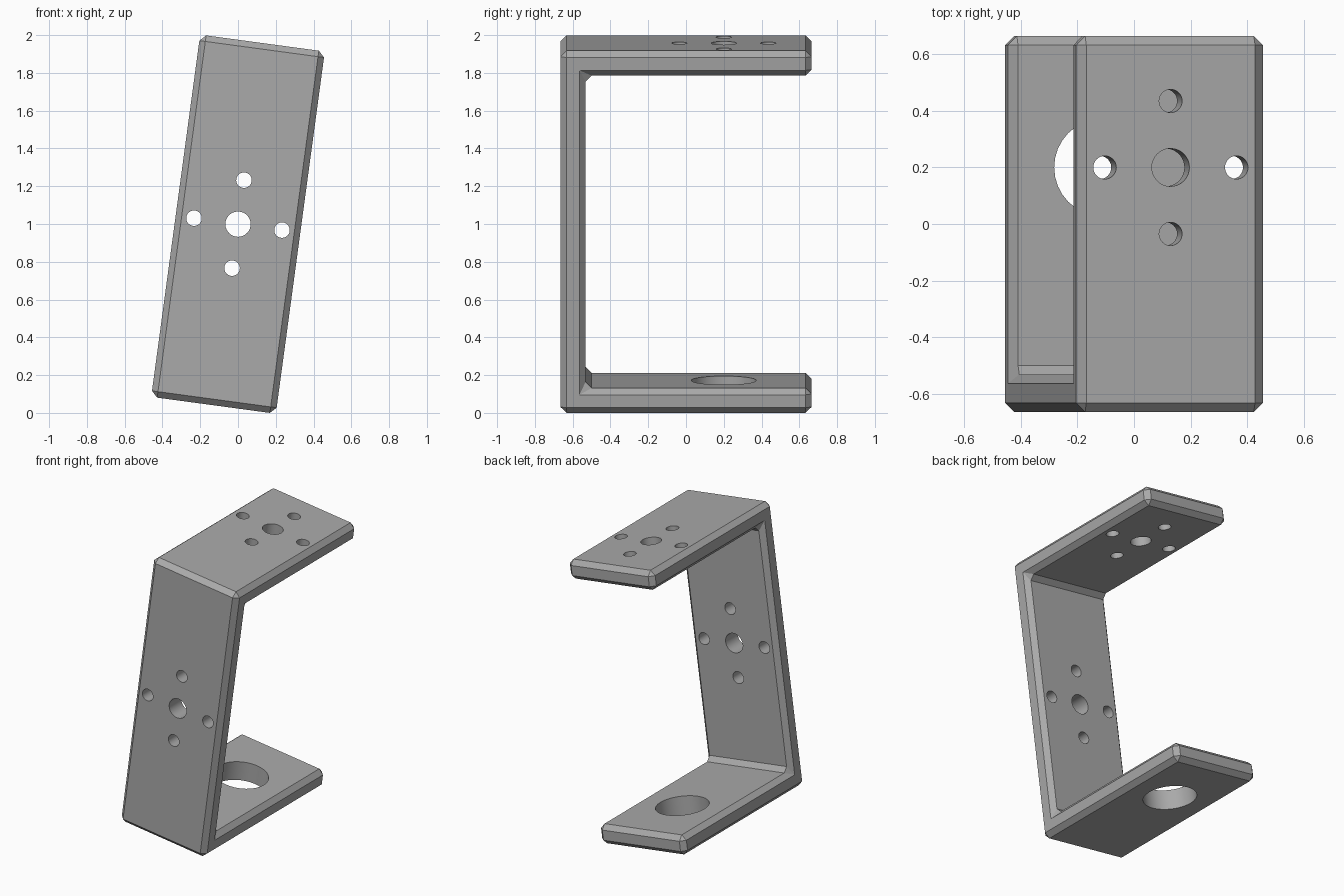
import bpy
import bmesh
import math
from mathutils import Matrix

if "Cube" in bpy.data.objects:
    bpy.data.objects.remove(bpy.data.objects["Cube"])

WIDTH, DEPTH, HEIGHT = 0.666, 1.33, 1.935
THICK, CHAMFER = 0.133, 0.032
TILT = math.radians(7.7)
HOLE_Y = 0.2      # hole centre along both arms
SPACING = 0.235   # small holes around each centre hole

metal = bpy.data.materials.new("grey metal")
metal.use_nodes = True
grey = (0.4, 0.4, 0.4, 1)
metal.diffuse_color = grey
metal.node_tree.nodes["Principled BSDF"].inputs["Base Color"].default_value = grey


def make_object(name, bm):
    bmesh.ops.recalc_face_normals(bm, faces=bm.faces)
    mesh = bpy.data.meshes.new(name)
    bm.to_mesh(mesh)
    bm.free()
    mesh.materials.append(metal)
    obj = bpy.data.objects.new(name, mesh)
    bpy.context.collection.objects.link(obj)
    return obj


# C-shaped bracket, extruded sideways from its profile
d, h, t = DEPTH / 2, HEIGHT / 2, THICK
profile = [(-d, -h), (d, -h), (d, t - h), (t - d, t - h),
           (t - d, h - t), (d, h - t), (d, h), (-d, h)]
bm = bmesh.new()
side = bm.faces.new([bm.verts.new((-WIDTH / 2, y, z)) for y, z in profile])
extruded = bmesh.ops.extrude_face_region(bm, geom=[side])["geom"]
bmesh.ops.translate(bm, vec=(WIDTH, 0, 0),
                    verts=[v for v in extruded if isinstance(v, bmesh.types.BMVert)])
if side.is_valid and not any(len(e.link_faces) == 1 for e in side.edges):
    pass
elif not side.is_valid:
    bmesh.ops.holes_fill(bm, edges=[e for e in bm.edges if e.is_boundary])
bracket = make_object("bracket", bm)

# Flat chamfer on every edge
bevel = bracket.modifiers.new("chamfer", 'BEVEL')
bevel.width = CHAMFER
bevel.segments = 1
bevel.limit_method = 'ANGLE'

# Cutters for all the holes
bm = bmesh.new()


def add_hole(centre, radius, turn):
    bmesh.ops.create_cone(bm, cap_ends=True, segments=32, radius1=radius,
                          radius2=radius, depth=0.4,
                          matrix=Matrix.Translation(centre) @ turn)


def add_pattern(centre, turn):
    add_hole(centre, 0.067, turn)
    for i in range(4):
        a = i * math.pi / 2
        shift = turn @ Matrix.Translation((SPACING * math.cos(a), SPACING * math.sin(a), 0))
        add_hole(centre, 0.041, shift)


upright = Matrix.Identity(4)
add_pattern((0, HOLE_Y, h - t / 2), upright)
add_pattern((0, t / 2 - d, 0), Matrix.Rotation(math.pi / 2, 4, 'X'))
add_hole((0, HOLE_Y, t / 2 - h), 0.172, upright)
cutter = make_object("hole_cutter", bm)
cutter.hide_render = True

cut = bracket.modifiers.new("holes", 'BOOLEAN')
cut.operation = 'DIFFERENCE'
cut.solver = 'EXACT'
cut.object = cutter

# Bake the modifiers, then drop the cutter
bpy.context.view_layer.update()
evaluated = bracket.evaluated_get(bpy.context.evaluated_depsgraph_get())
finished = bpy.data.meshes.new_from_object(evaluated)
bracket.modifiers.clear()
bracket.data = finished
bpy.data.objects.remove(cutter)

# Lean the bracket and stand it on the floor
bracket.data.transform(Matrix.Rotation(TILT, 4, 'Y'))
lowest = min(v.co.z for v in bracket.data.vertices)
bracket.data.transform(Matrix.Translation((0, 0, -lowest)))

# Smooth hole walls, crisp chamfers
bpy.ops.object.select_all(action='DESELECT')
bracket.select_set(True)
bpy.context.view_layer.objects.active = bracket
bpy.ops.object.shade_smooth_by_angle(angle=math.radians(25))
